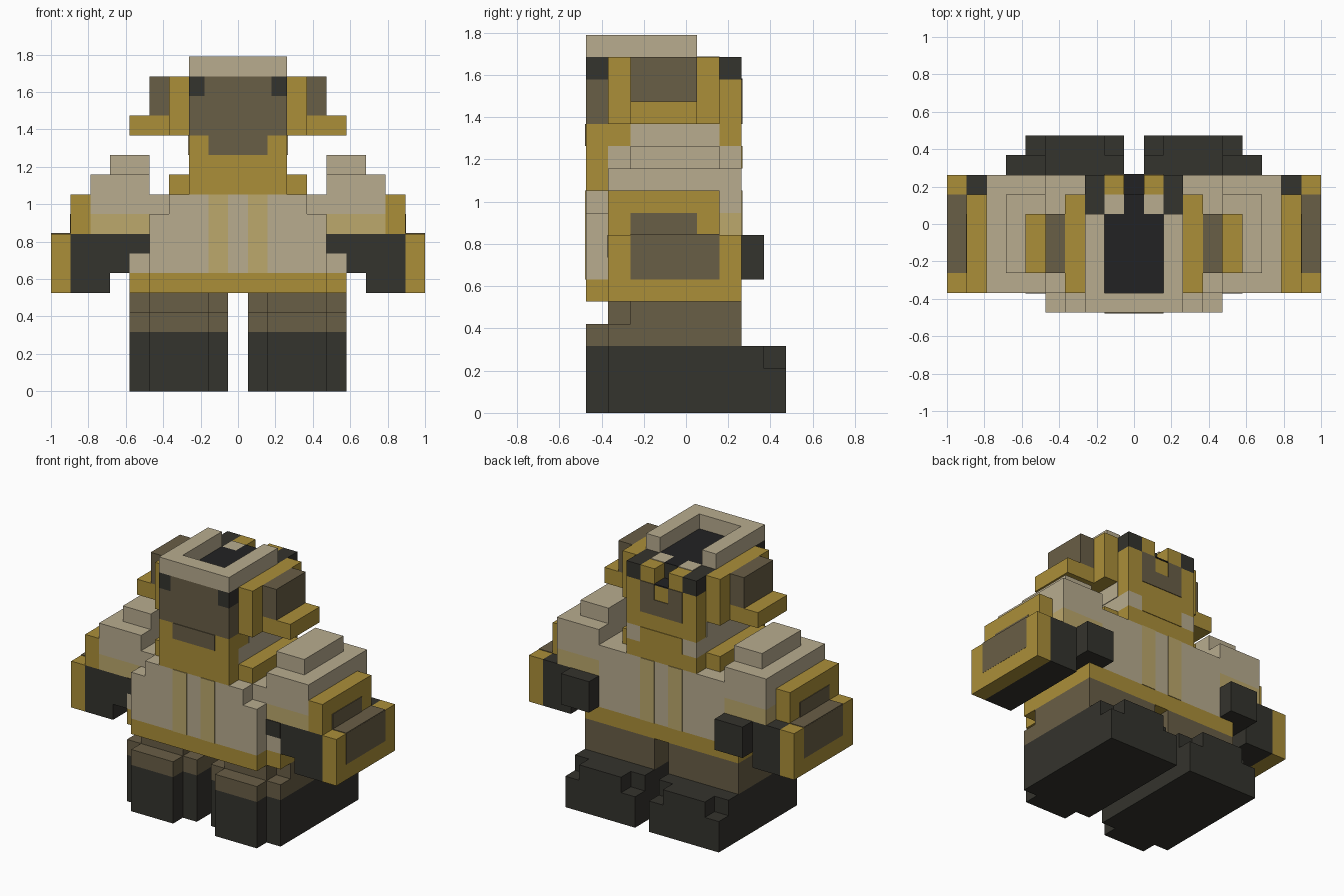
import bpy
import bmesh

U = 2 / 19      # edge of one cube of the grid
T = 0.04        # thickness of painted plates, in cubes

if "Cube" in bpy.data.objects:
    bpy.data.objects.remove(bpy.data.objects["Cube"], do_unlink=True)


def colour(name, rgb):
    lin = [((c / 255 + 0.055) / 1.055) ** 2.4 for c in rgb] + [1]
    mat = bpy.data.materials.new(name)
    mat.diffuse_color = lin
    mat.use_nodes = True
    mat.node_tree.nodes["Principled BSDF"].inputs["Base Color"].default_value = lin
    return mat


gold = colour("mustard", (171, 143, 57))
cream = colour("cream", (184, 172, 143))
brown = colour("brown", (105, 94, 70))
dark = colour("charcoal", (52, 51, 45))
tan = colour("tan", (188, 168, 108))
black = colour("black", (34, 34, 35))


def box(name, mat, x, y, z, pair=False):
    """Box from ranges in cubes; pair adds its mirror image across x."""
    bm = bmesh.new()
    sides = [x, (-x[1], -x[0])] if pair else [x]
    for xs in sides:
        cube = bmesh.ops.create_cube(bm, size=1)
        for v in cube["verts"]:
            v.co = [U * (r[0] if c < 0 else r[1]) for c, r in zip(v.co, (xs, y, z))]
            v.co.y -= 4.5 * U
    mesh = bpy.data.meshes.new(name)
    bm.to_mesh(mesh)
    bm.free()
    mesh.materials.append(mat)
    obj = bpy.data.objects.new(name, mesh)
    bpy.context.collection.objects.link(obj)
    return obj


def pair(name, mat, x, y, z):
    return box(name, mat, x, y, z, True)


def mid(name, mat, half, y, z):
    return box(name, mat, (-half, half), y, z)


# Boots with clipped heel and toe corners
pair("boot", dark, (.5, 5.5), (1, 8), (0, 3))
pair("boot_heel", dark, (1.5, 4.5), (0, 1), (0, 3))
pair("boot_toe", dark, (.5, 5.5), (8, 9), (0, 2))
pair("boot_toe_cap", dark, (1.5, 4.5), (8, 9), (2, 3))

# Trouser legs
pair("leg_cuff", brown, (.5, 5.5), (1, 7), (3, 4))
pair("leg_cuff_back", brown, (1.5, 4.5), (0, 1), (3, 4))
pair("leg", brown, (.5, 5.5), (2, 7), (4, 5))
pair("leg_back", brown, (1.5, 4.5), (1, 2), (4, 5))

# Jacket with hem band and stripes
mid("hem", gold, 5.5, (1, 7), (5, 6))
mid("hem_back", gold, 4.5, (0, 1), (5, 6))
mid("jacket_lower", cream, 5.5, (1, 7), (6, 8))
mid("jacket_upper", cream, 4.5, (1, 7), (8, 10))
mid("jacket_back", cream, 4.5, (0, 1), (6, 9))
mid("jacket_back_top", cream, 3.5, (0, 1), (9, 10))
pair("back_stripe", tan, (.5, 1.5), (-T, 0), (6, 10))
pair("chest_stripe", tan, (.5, 1.5), (7, 7 + T), (6, 10))
mid("collar", gold, 3.5, (1, 6), (10, 11))

# Sleeves and shoulder pads
pair("sleeve_band", tan, (4.5, 7.5), (1, 7), (8, 9))
pair("sleeve", cream, (4.5, 7.5), (1, 7), (9, 11))
pair("shoulder_pad", cream, (4.5, 6.5), (2, 6), (11, 12))

# Gloves
pair("glove", dark, (6.5, 8.5), (1, 7), (5, 8))
pair("glove_inner", dark, (5.5, 6.5), (1, 7), (6, 8))
pair("glove_strap", dark, (4.5, 5.5), (1 - T, 1), (7, 8))
pair("fist", dark, (4.5, 6.5), (7, 8), (6, 8))

# Arm guards with brown inlays
pair("upper_guard", gold, (7.5, 8.5), (1, 6), (8, 10))
pair("upper_guard_inlay", brown, (8.5, 8.5 + T), (2, 5), (8, 9))
pair("lower_guard", gold, (8.5, 9.5), (1, 7), (5, 8))
pair("lower_guard_inlay", brown, (9.5 - T, 9.5 + T / 4), (2, 6), (6, 8))
pair("lower_guard_top", brown, (8.5, 9.5), (2, 6), (8 - T, 8 + T))

# Head in layers, from neck to crown
mid("neck", gold, 2.5, (0, 7), (10, 11))
mid("nape", gold, 2.5, (0, 1), (11, 12))
mid("jaw", cream, 2.5, (1, 7), (11, 12))
mid("chin", gold, 1.5, (7, 7 + T), (11, 12))
mid("lower_head", gold, 2.5, (0, 7), (12, 13))
pair("cheek", cream, (2.5, 2.5 + T), (2, 6), (12, 13))
mid("head", gold, 2.5, (1, 7), (13, 15))
mid("crown", dark, 2.5, (1, 6), (15, 16))
mid("back_of_head", brown, 2.5, (0, 1), (13, 15))
mid("back_of_head_top", brown, 1.7, (0, 1), (15, 16))
pair("back_corner", dark, (1.7, 2.5), (0, 1), (15, 16))
mid("nape_patch", brown, 1.5, (-T, 0), (12, 13))

# Face, with a slot between two brow posts
pair("brow", gold, (.5, 1.5), (6, 7), (15, 16))
pair("brow_corner", dark, (1.5, 2.5), (6, 7), (15, 16))
mid("brow_slot", black, .5, (6, 7 + T), (15 - T, 15 + T))
mid("mask", brown, 1.5, (7, 7 + T), (13, 14))
pair("mask_side", brown, (.5, 1.5), (7, 7 + T), (14, 15))

# Open rim on top of the head
mid("rim_back", cream, 2.5, (0, 1), (16, 17))
pair("rim_side", cream, (1.5, 2.5), (1, 5), (16, 17))
mid("crown_floor", black, 1.5, (1, 5), (16, 16 + T))
mid("crown_groove", black, .5, (5, 6), (16, 16 + T))
pair("crown_spot", cream, (.5, 1.5), (5, 6), (16, 16 + T))

# Ear muffs
pair("ear_plate", gold, (2.5, 3.5), (1, 6), (13, 16))
pair("ear_pad", brown, (3.5, 4.5), (2, 5), (14, 16))
pair("ear_flange", gold, (3.5, 5.5), (2, 5), (13, 14))
